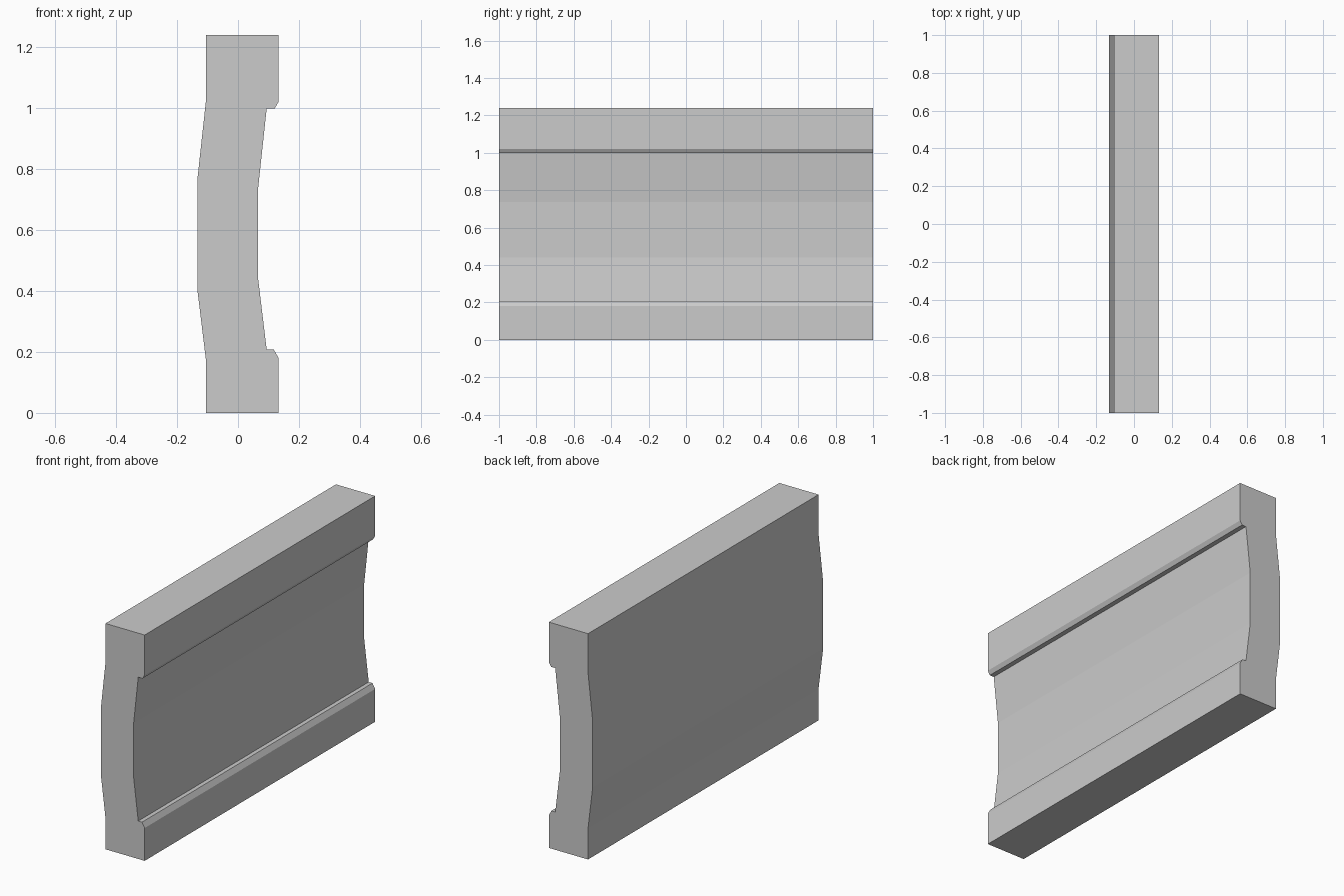
import bpy, bmesh

if "Cube" in bpy.data.objects:
    bpy.data.objects.remove(bpy.data.objects["Cube"])

# Moulding cross-section (x, z), counter-clockwise seen from the front
front_face = [(0.133, 0), (0.133, 0.18), (0.117, 0.208), (0.094, 0.208), (0.066, 0.44),
              (0.066, 0.737), (0.094, 0.998), (0.12, 0.998), (0.133, 1.02), (0.133, 1.24)]
back_face = [(-0.105, 1.24), (-0.105, 1.025), (-0.133, 0.768), (-0.133, 0.402),
             (-0.105, 0.172), (-0.105, 0)]


def extrude_profile(name, profile, y0, y1):
    bm = bmesh.new()
    face = bm.faces.new([bm.verts.new((x, y0, z)) for x, z in profile])
    result = bmesh.ops.extrude_face_region(bm, geom=[face], use_keep_orig=True)
    verts = [v for v in result["geom"] if isinstance(v, bmesh.types.BMVert)]
    bmesh.ops.translate(bm, verts=verts, vec=(0, y1 - y0, 0))
    bmesh.ops.recalc_face_normals(bm, faces=bm.faces)
    mesh = bpy.data.meshes.new(name)
    bm.to_mesh(mesh)
    bm.free()
    obj = bpy.data.objects.new(name, mesh)
    bpy.context.collection.objects.link(obj)
    return obj


# Straight run of wall moulding
extrude_profile("wall_moulding", front_face + back_face, -1, 1)
